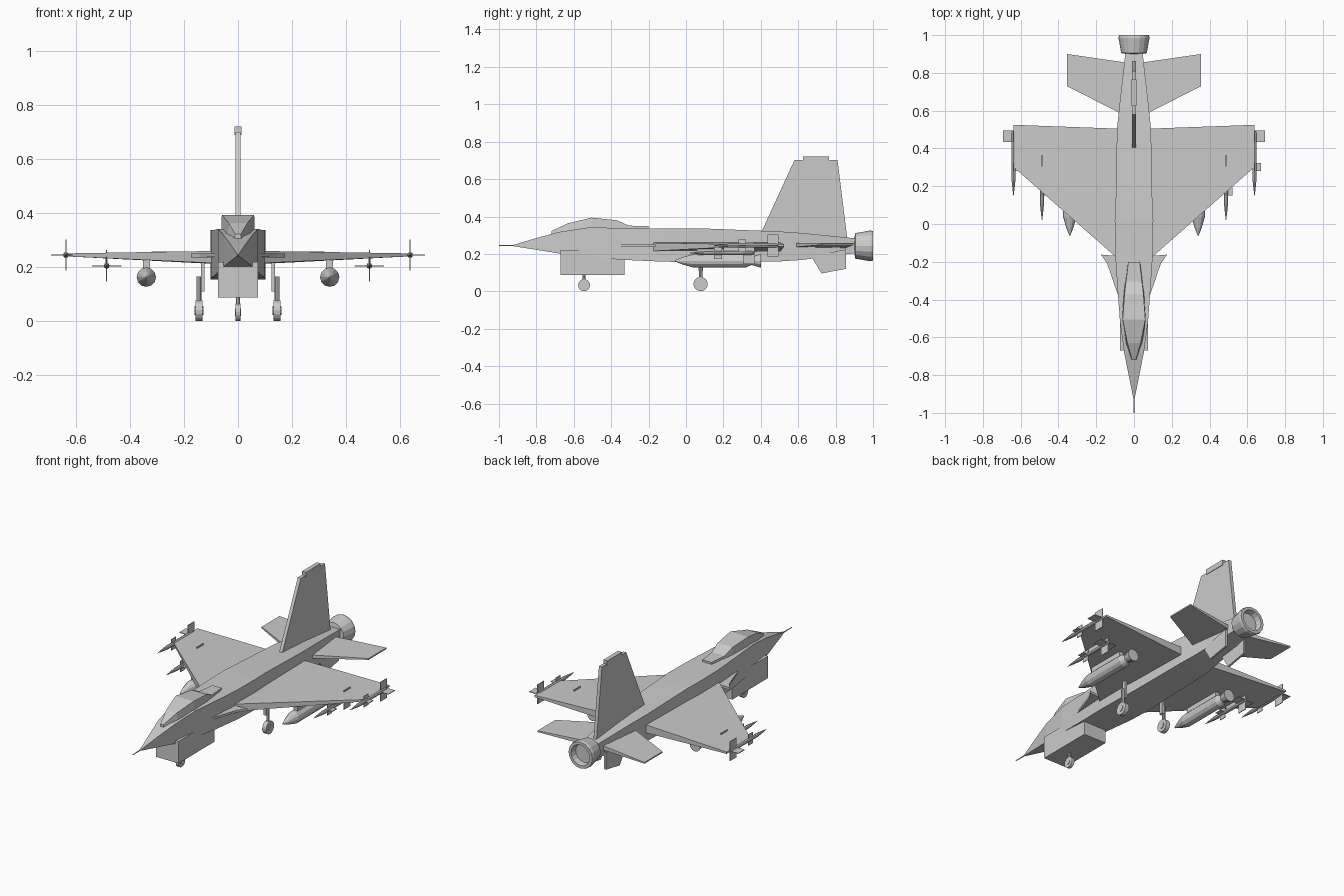
import bpy, bmesh, math
from mathutils import Matrix

if "Cube" in bpy.data.objects:
    bpy.data.objects.remove(bpy.data.objects["Cube"])


def finish(name, bm):
    bmesh.ops.remove_doubles(bm, verts=bm.verts, dist=1e-5)
    bmesh.ops.recalc_face_normals(bm, faces=bm.faces)
    me = bpy.data.meshes.new(name)
    bm.to_mesh(me)
    bm.free()
    ob = bpy.data.objects.new(name, me)
    bpy.context.collection.objects.link(ob)
    return ob


def skin(name, rings):
    """Skin a list of equal-length closed rings and cap both ends."""
    bm = bmesh.new()
    loops = [[bm.verts.new(p) for p in r] for r in rings]
    n = len(loops[0])
    for a, b in zip(loops, loops[1:]):
        for i in range(n):
            j = (i + 1) % n
            bm.faces.new((a[i], a[j], b[j], b[i]))
    bm.faces.new(loops[0])
    bm.faces.new(loops[-1])
    return finish(name, bm)


def loft(name, sections):
    """Rectangular sections along y: (y, bottom half width, top half width, z low, z high)."""
    return skin(name, [[(-b, y, lo), (b, y, lo), (t, y, hi), (-t, y, hi)]
                       for y, b, t, lo, hi in sections])


def turned(name, profile, x, z, sides=12):
    """Round body along y from (y, radius) pairs."""
    return skin(name, [[(x + r * math.cos(2 * math.pi * i / sides), y,
                         z + r * math.sin(2 * math.pi * i / sides))
                        for i in range(sides)] for y, r in profile])


def box(name, x0, x1, y0, y1, z0, z1):
    return skin(name, [[(x0, y0, z), (x1, y0, z), (x1, y1, z), (x0, y1, z)] for z in (z0, z1)])


def flat(name, outline, side):
    """Horizontal surface from (x, y, z low, z high) corners."""
    return skin(name, [[(side * p[0], p[1], p[k]) for p in outline] for k in (2, 3)])


def upright(name, outline, x, t):
    """Vertical plate from (y, z) corners, half thickness t."""
    return skin(name, [[(x + d, y, z) for y, z in outline] for d in (-t, t)])


def cylinder(name, axis, centre, r, length, sides=16):
    bm = bmesh.new()
    rot = Matrix.Rotation(math.pi / 2, 4, 'Y') if axis == 'X' else Matrix.Identity(4)
    bmesh.ops.create_cone(bm, cap_ends=True, segments=sides, radius1=r, radius2=r,
                          depth=length, matrix=Matrix.Translation(centre) @ rot)
    return finish(name, bm)


def missile(name, x, z, y):
    """Slim missile with its tip at y, four tail fins and smaller nose fins."""
    turned(name + "_body", [(y, .001), (y + .04, .006), (y + .09, .011),
                            (y + .33, .011), (y + .345, .007)], x, z, 8)
    a, b, t = y + .285, y + .345, .002
    box(name + "_tail_fin_flat", x - .055, x + .055, a, b, z - t, z + t)
    box(name + "_tail_fin_upright", x - t, x + t, a, b, z - .058, z + .058)
    a, b = y + .13, y + .172
    box(name + "_nose_fin_flat", x, x + .034, a, b, z - t, z + t)
    box(name + "_nose_fin_upright", x - t, x + t, a, b, z - .033, z + .033)


# Fuselage, nose probe, intake
loft("fuselage", [
    (-.92, .004, .004, .241, .249), (-.8, .028, .028, .222, .285),
    (-.68, .052, .052, .203, .317), (-.52, .074, .074, .182, .342),
    (-.33, .088, .088, .168, .338), (-.15, .1, .1, .16, .337),
    (.02, .102, .102, .155, .337), (.12, .097, .097, .155, .335),
    (.5, .09, .09, .16, .32), (.62, .078, .078, .168, .312),
    (.91, .045, .045, .205, .283)])
turned("nose_probe", [(-1, .002), (-.91, .004)], 0, .245, 6)
box("air_intake", -.075, .075, -.67, -.33, .088, .22)

# Canopy and spine behind it
loft("canopy", [
    (-.72, .012, .01, .30, .322), (-.63, .046, .035, .30, .364),
    (-.505, .063, .06, .31, .394), (-.37, .056, .05, .31, .38),
    (-.305, .05, .042, .31, .351), (-.2, .034, .03, .31, .349)])

# Exhaust nozzle with recessed end
turned("exhaust_nozzle", [(.9, .04), (.905, .068), (.985, .082), (1, .079),
                          (1, .062), (.965, .056)], 0, .243, 16)

# Tail fin with cap
upright("tail_fin", [(.4, .31), (.58, .702), (.81, .702), (.865, .26)], 0, .01)
box("fin_cap", -.013, .013, .625, .765, .69, .722)

for s, tag in ((-1, "left"), (1, "right")):
    # Wings, root extensions and tailplanes
    flat(tag + "_wing", [(.09, -.18, .215, .26), (.637, .3, .24, .251),
                         (.637, .525, .24, .251), (.09, .505, .212, .26)], s)
    flat(tag + "_root_extension", [(.07, -.42, .238, .25), (.142, -.21, .236, .25),
                                   (.175, -.162, .236, .25), (.08, -.17, .236, .25)], s)
    flat(tag + "_tailplane", [(.045, .572, .236, .258), (.355, .73, .249, .257),
                              (.355, .9, .249, .257), (.045, .855, .232, .258)], s)
    upright(tag + "_belly_fin", [(.67, .185), (.725, .096), (.856, .12), (.856, .225)],
            s * .063, .006)

    # Drop tank with flared tail, on its pylon
    x = s * .34
    turned(tag + "_tank", [(-.06, .003), (-.02, .019), (.04, .036), (.32, .036),
                           (.35, .022), (.4, .036)], x, .163, 12)
    box(tag + "_tank_pylon", x - .013, x + .013, .06, .3, .18, .235)

    # Wing tip and underwing missiles
    missile(tag + "_tip_missile", s * .638, .245, .15)
    missile(tag + "_wing_missile", s * .487, .205, .02)
    box(tag + "_missile_rail", s * .487 - .004, s * .487 + .004, .2, .3, .205, .245)

    # Main landing gear
    cylinder(tag + "_main_wheel", 'X', (s * .145, .078, .039), .038, .026)
    cylinder(tag + "_main_hub", 'X', (s * .145, .078, .039), .018, .034, 10)
    cylinder(tag + "_main_strut", 'Z', (s * .145, .078, .11), .009, .11, 8)
    box(tag + "_main_leg_mount", s * .131 - .007, s * .131 + .007, .066, .09, .11, .225)

# Nose landing gear
cylinder("nose_wheel", 'X', (0, -.545, .033), .032, .018)
cylinder("nose_hub", 'X', (0, -.545, .033), .014, .024, 10)
cylinder("nose_strut", 'Z', (0, -.545, .075), .008, .06, 8)
